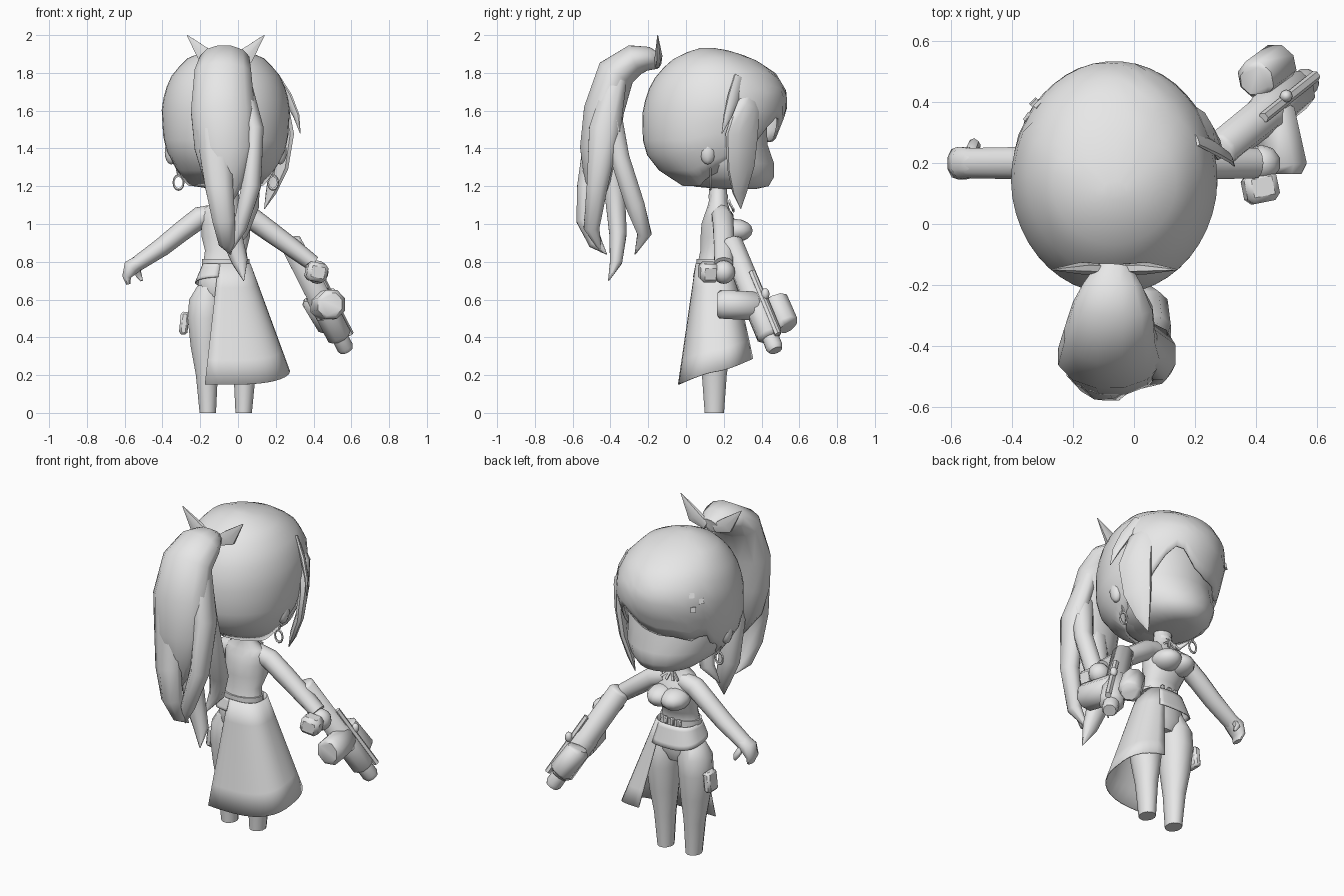
import bpy, bmesh, math
from mathutils import Vector

if "Cube" in bpy.data.objects:
    bpy.data.objects.remove(bpy.data.objects["Cube"], do_unlink=True)

GREY = (0.8, 0.8, 0.8, 1)
clay = bpy.data.materials.new("plain grey")
clay.use_nodes = True
clay.diffuse_color = GREY
clay.node_tree.nodes["Principled BSDF"].inputs["Base Color"].default_value = GREY
CX = -0.065          # the figure's own centre line
X, Y, Z = Vector((1, 0, 0)), Vector((0, 1, 0)), Vector((0, 0, 1))


def finish(obj, name, angle=60):
    obj.name = name
    obj.data.materials.append(clay)
    bpy.ops.object.select_all(action='DESELECT')
    obj.select_set(True)
    bpy.context.view_layer.objects.active = obj
    bpy.ops.object.shade_smooth_by_angle(angle=math.radians(angle))
    return obj


def grid(name, rows, closed=True, bottom=True, top=True, angle=60):
    """Skin a list of equally long vertex rows."""
    bm = bmesh.new()
    vs = [[bm.verts.new(p) for p in row] for row in rows]
    n = len(rows[0])
    for lo, hi in zip(vs, vs[1:]):
        for i in range(n if closed else n - 1):
            j = (i + 1) % n
            bm.faces.new((lo[i], lo[j], hi[j], hi[i]))
    if bottom:
        bm.faces.new(vs[0][::-1])
    if top:
        bm.faces.new(vs[-1])
    bmesh.ops.recalc_face_normals(bm, faces=bm.faces)
    mesh = bpy.data.meshes.new(name)
    bm.to_mesh(mesh)
    bm.free()
    obj = bpy.data.objects.new(name, mesh)
    bpy.context.collection.objects.link(obj)
    return finish(obj, name, angle)


def tube(name, pts, n=8, ref=X, level=False, angle=60):
    """Loft ellipses (x, y, z, half width along ref, half depth) along a path."""
    cs = [Vector(p[:3]) for p in pts]
    rows = []
    for i, p in enumerate(pts):
        t = Z if level else (cs[min(i + 1, len(cs) - 1)] - cs[max(i - 1, 0)]).normalized()
        u = (ref - t * ref.dot(t)).normalized()
        v = t.cross(u)
        ring = [math.tau * (k + 0.5) / n for k in range(n)]
        rows.append([cs[i] + u * p[3] * math.cos(a) + v * p[-1] * math.sin(a) for a in ring])
    return grid(name, rows, angle=angle)


def ball(name, loc, size, seg=12):
    bpy.ops.mesh.primitive_uv_sphere_add(segments=seg, ring_count=8, radius=1, location=loc)
    bpy.context.object.scale = size
    return finish(bpy.context.object, name)


def box(name, loc, size, rot=(0, 0, 0), bevel=0.01):
    bpy.ops.mesh.primitive_cube_add(size=1, location=loc, rotation=rot)
    obj = bpy.context.object
    obj.scale = size
    bpy.ops.object.transform_apply(location=False, rotation=False, scale=True)
    if bevel:
        m = obj.modifiers.new("bevel", 'BEVEL')
        m.width = bevel
    return finish(obj, name, 30)


def lerp(table, x):
    """Linear interpolation in rows (x, values...)."""
    for a, b in zip(table, table[1:]):
        if x <= b[0]:
            f = max(0, (x - a[0]) / (b[0] - a[0]))
            return [p + (q - p) * f for p, q in zip(a[1:], b[1:])]
    return table[-1][1:]


def solid(obj, depth):
    m = obj.modifiers.new("thickness", 'SOLIDIFY')
    m.thickness = depth


# Head
tube("head", [(CX, .28, 1.185, .07, .09), (CX, .245, 1.2, .17, .195), (CX, .19, 1.25, .235, .28),
              (CX, .175, 1.32, .275, .295), (CX, .16, 1.42, .29, .275), (CX, .15, 1.55, .29, .28),
              (CX, .15, 1.7, .25, .25)], n=20, level=True)
ball("nape", (CX, .13, 1.28), (.23, .2, .09), 16)

# Hair cap: outline (height, back, front, half width) with a swept fringe hem
CAP = [(1.19, 0, .25, .2), (1.28, -.14, .37, .255), (1.37, -.21, .43, .31), (1.45, -.23, .475, .33),
       (1.6, -.23, .535, .34), (1.7, -.205, .535, .325), (1.8, -.15, .475, .28), (1.88, -.06, .35, .2),
       (1.92, .03, .22, .1), (1.933, .08, .14, .04)]
HEM = [(-180, 1.2), (-110, 1.2), (-85, 1.25), (-68, 1.33), (-58, 1.45), (-45, 1.4), (-25, 1.44), (-15, 1.43),
       (5, 1.47), (25, 1.58), (38, 1.5), (50, 1.36), (75, 1.28), (110, 1.2), (180, 1.2)]
rows = []
for k in range(13):
    row = []
    for deg in range(-180, 180, 8):
        hem = lerp(HEM, deg)[0]
        z = hem + (1.933 - hem) * (1 - (1 - k / 12) ** 1.4)
        back, front, half = lerp(CAP, z)
        a = math.radians(deg)
        row.append((CX + half * math.sin(a), (back + front) / 2 + (front - back) / 2 * math.cos(a), z))
    rows.append(row)
solid(grid("hair_cap", rows, bottom=False), 0.015)

# Loose locks beside the face, lying along the cap
tube("side_lock", [(.15, .355, 1.74, .01, .02), (.22, .325, 1.62, .035, .075), (.24, .295, 1.47, .03, .1),
                   (.218, .29, 1.3, .025, .085), (.175, .285, 1.17, .02, .045), (.14, .29, 1.08, .002, .002)],
     ref=Vector((.85, .5, 0)))
tube("flick_lock", [(.2, .28, 1.78, .01, .03), (.265, .25, 1.67, .015, .035), (.31, .22, 1.57, .012, .025),
                    (.33, .19, 1.48, .002, .002)], ref=Vector((.85, .5, 0)))

# Ponytail body and its strands
tube("ponytail", [(CX, -.14, 1.86, .06, .04), (-.07, -.2, 1.875, .1, .065), (-.07, -.27, 1.87, .135, .085),
                  (-.08, -.37, 1.8, .155, .105), (-.08, -.435, 1.6, .175, .11), (-.07, -.455, 1.4, .165, .11),
                  (-.07, -.46, 1.22, .11, .08), (-.06, -.46, 1.08, .01, .01)], n=12)
STRANDS = [
    [(-.13, -.47, 1.5, .1, .07), (-.1, -.53, 1.2, .08, .05), (-.075, -.53, 1.02, .065, .055),
     (-.06, -.48, .9, .045, .04), (-.04, -.42, .84, .003, .003)],
    [(-.05, -.41, 1.5, .08, .06), (-.06, -.38, 1.2, .065, .06), (-.04, -.36, .95, .065, .05),
     (.01, -.37, .8, .045, .035), (.03, -.41, .7, .003, .003)],
    [(.04, -.4, 1.6, .07, .06), (.07, -.35, 1.35, .055, .055), (.06, -.27, 1.1, .055, .055),
     (.01, -.22, .95, .045, .04), (-.04, -.27, .84, .003, .003)],
    [(.02, -.37, 1.76, .05, .06), (.085, -.43, 1.5, .055, .09), (.07, -.47, 1.2, .055, .06),
     (.01, -.5, .98, .04, .045), (-.04, -.45, .85, .003, .003)],
]
for i, s in enumerate(STRANDS):
    tube("ponytail_strand_%d" % (i + 1), s)

# Things that come in pairs: ribbon points, ears, earrings, bust, legs
for side, label in ((1, "left"), (-1, "right")):
    tube(label + "_ribbon_point", [(CX + side * .03, -.15, 1.85, .03, .02), (CX + side * .11, -.145, 1.89, .05, .02),
                                   (CX + side * .205, -.15, 2.0, .002, .002)], n=6)
    ball(label + "_ear", (CX + side * .288, .115, 1.38), (.035, .042, .065), 8)
    bpy.ops.mesh.primitive_torus_add(major_segments=12, minor_segments=5, major_radius=.026, minor_radius=.006,
                                     location=(CX + side * .25, .13, 1.22), rotation=(math.pi / 2, 0, 0))
    bpy.context.object.scale.y = 1.4
    finish(bpy.context.object, label + "_earring")
    tube(label + "_earring_hook", [(CX + side * .25, .13, 1.25, .006, .006), (CX + side * .265, .13, 1.33, .006, .006)], n=5)
    ball(label + "_bust", (CX + side * .046, .258, .965), (.082, .095, .062))
    tube(label + "_leg", [(CX + side * x, .15, z, r, r + .008) for x, z, r in
                          ((.095, 0, .045), (.1, .2, .06), (.106, .35, .082), (.108, .5, .097),
                           (.1, .6, .097), (.075, .7, .06))], n=12, level=True)

# Torso, belt and neckwear
tube("torso", [(CX, .15, .56, .08, .07), (CX, .145, .62, .15, .1), (CX, .14, .7, .148, .1), (CX, .14, .8, .12, .078),
               (CX, .15, .86, .112, .075), (CX, .18, .93, .13, .105), (CX, .18, 1.0, .13, .1),
               (CX, .17, 1.045, .13, .075), (CX, .17, 1.085, .115, .06), (CX, .17, 1.12, .06, .05),
               (CX, .17, 1.24, .046, .046)], n=16, level=True)
tube("belt", [(CX, .14, z, .127, .085) for z in (.785, .815)], n=16, level=True)
for i, w in enumerate((-.045, 0, .045)):
    box("buckle_%d" % (i + 1), (CX + w, .225, .8), (.025, .02, .045), bevel=.005)
tube("choker", [(CX, .17, z, .053, .053) for z in (1.135, 1.155)], n=12, level=True)
for i, tilt in enumerate((-.9, -.35, .35, .9)):
    box("neck_ribbon_%d" % (i + 1), (CX + .035 * tilt, .24, 1.095), (.014, .008, .07), (.35, -tilt, 0), 0)


def soft(v):
    """Push a sine or cosine outward for a boxier outline."""
    return math.copysign(abs(v) ** .75, v)


# Open skirt and short waist flap, wrapped round part of the hips
def wrap(name, start, end, top, bottom, hem):
    sheet = []
    for k in range(6):
        row = []
        for i in range(19):
            a = math.radians(start + (end - start) * i / 18)
            f = k / 5
            rx, ry = (p + (q - p) * f for p, q in zip(top, bottom))
            row.append((-.06 + rx * soft(math.cos(a)), .15 + .01 * f + ry * soft(math.sin(a)),
                        .79 + (hem(a) - .79) * f))
        sheet.append(row)
    solid(grid(name, sheet, closed=False, bottom=False, top=False), .006)


wrap("skirt", -104, 73, (.127, .1), (.335, .203), lambda a: .22 + .07 * math.sin(a))
wrap("waist_flap", 60, 260, (.127, .1), (.168, .125), lambda a: .69 - .03 * math.sin(a))
box("hip_pouch", (-.285, .17, .475), (.045, .09, .12), (0, .1, 0), .012)

# Arms and hands
tube("right_arm", [(-.12, .185, 1.05, .055, .055), (-.2, .195, 1.035, .058, .058), (-.3, .2, .96, .057, .054),
                   (-.4, .2, .88, .055, .05), (-.54, .2, .785, .052, .04)], n=10, ref=Y)
tube("right_hand", [(-.52, .2, .8, .05, .038), (-.565, .2, .77, .058, .048), (-.59, .2, .72, .05, .025),
                    (-.58, .2, .68, .035, .012)], ref=Y)
tube("right_thumb", [(-.54, .23, .77, .02, .02), (-.525, .265, .73, .018, .018), (-.51, .255, .7, .008, .008)], n=6)
tube("left_arm", [(0, .185, 1.05, .055, .055), (.08, .195, 1.025, .058, .058), (.19, .2, .945, .057, .054),
                  (.28, .2, .88, .055, .05), (.4, .2, .79, .052, .042)], n=10, ref=Y)
ball("left_hand", (.42, .2, .745), (.062, .06, .062), 10)

# Launcher: every part sits on one slanted axis
REAR, TIP = Vector((.275, .235, .91)), Vector((.575, .475, .33))


def barrel(name, parts, n=8, shift=Vector((0, 0, 0))):
    pts = [(*(REAR.lerp(TIP, f) + shift), r, r) for f, r in parts]
    return tube(name, pts, n, ref=Y, angle=50)


barrel("launcher_body", [(0, .05), (.02, .063), (.48, .065), (.5, .071), (.86, .071), (.89, .05)])
barrel("launcher_muzzle", [(.86, .045), (.97, .046), (1, .036)], 12)
barrel("launcher_rail", [(.35, .018), (.92, .018)], 6, Vector((.045, .03, .04)))
ball("launcher_sight", (.5, .42, .63), (.022, .022, .03), 8)
tube("launcher_drum", [(.495, .165, .575, .06, .065), (.495, .185, .575, .08, .082), (.455, .365, .565, .08, .082),
                       (.45, .38, .565, .06, .06)], n=8, angle=50)
tube("launcher_side_drum", [(.395, .47, .61, .05, .05), (.4, .475, .595, .068, .068), (.475, .53, .47, .068, .068),
                            (.485, .54, .455, .05, .05)], n=8, ref=Y, angle=50)
box("launcher_grip", (.415, .12, .745), (.11, .1, .1), (0, .2, .2), .02)

# Small hair clips lying on the cap
for i, (x, y, z) in enumerate(((-.312, .392, 1.7), (-.348, .35, 1.66), (-.29, .335, 1.775), (-.328, .4, 1.62))):
    normal = Vector((x - CX, y - .15, z - 1.55))
    clip = box("hair_clip_%d" % (i + 1), (x, y, z), (.03, .03, .012), bevel=0)
    clip.rotation_euler = normal.to_track_quat('Z', 'Y').to_euler()
